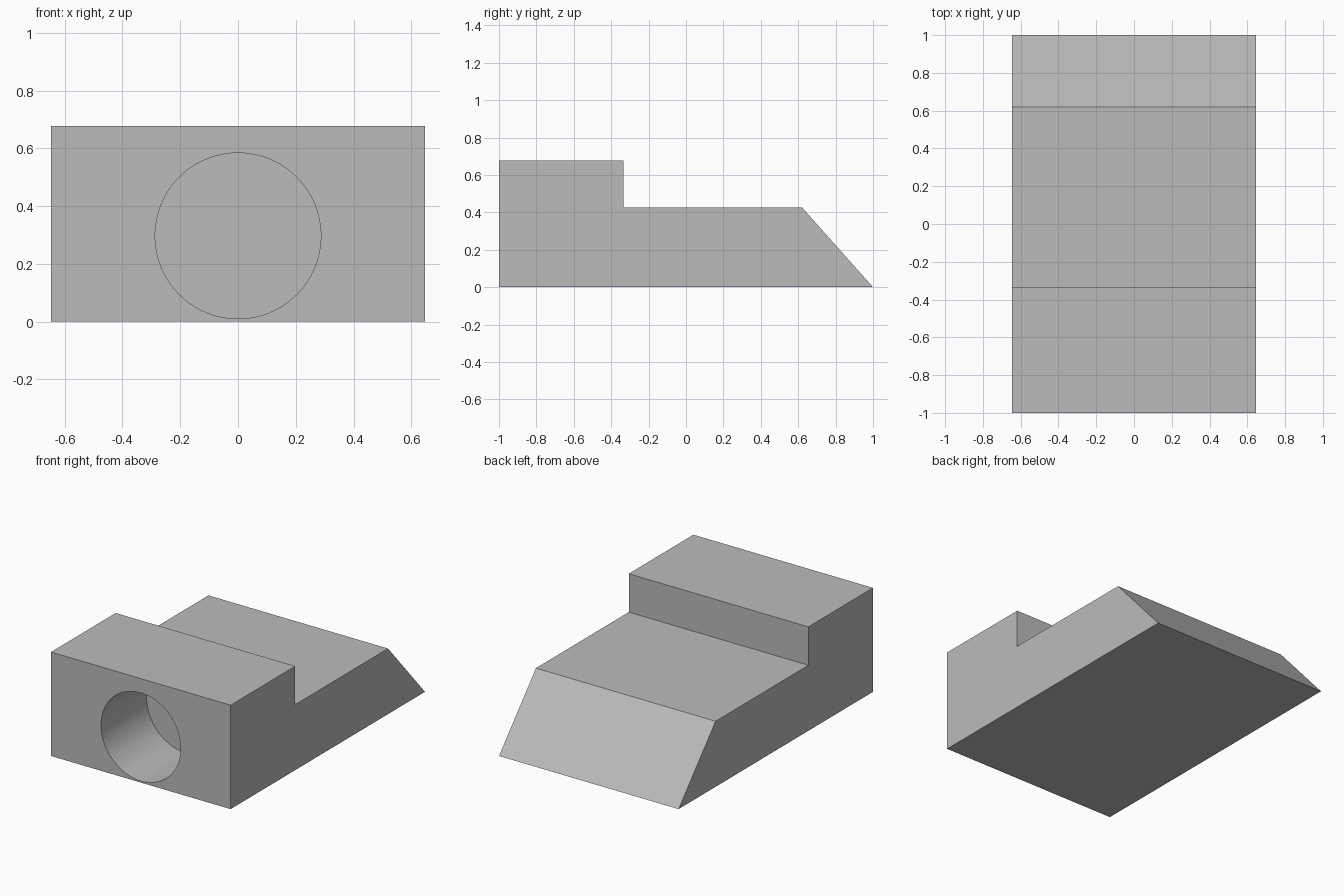
import bpy, bmesh
from math import radians

cube = bpy.data.objects.get("Cube")
if cube:
    bpy.data.objects.remove(cube, do_unlink=True)

HALF_WIDTH = 0.647
HOLE_RADIUS, HOLE_HEIGHT, HOLE_DEPTH = 0.287, 0.297, 0.47

# Single flat grey
grey = bpy.data.materials.new("plain grey")
grey.use_nodes = True
colour = (0.5, 0.5, 0.5, 1)
grey.diffuse_color = colour
grey.node_tree.nodes["Principled BSDF"].inputs["Base Color"].default_value = colour

# Stepped, sloped body: side profile (y, z) extruded across the width
profile = [(-1, 0), (1, 0), (0.62, 0.427), (-0.335, 0.427), (-0.335, 0.677), (-1, 0.677)]
bm = bmesh.new()
side = bm.faces.new([bm.verts.new((-HALF_WIDTH, y, z)) for y, z in profile])
extruded = bmesh.ops.extrude_face_region(bm, geom=[side])["geom"]
moved = [v for v in extruded if isinstance(v, bmesh.types.BMVert)]
bmesh.ops.translate(bm, verts=moved, vec=(2 * HALF_WIDTH, 0, 0))
bmesh.ops.recalc_face_normals(bm, faces=bm.faces)
mesh = bpy.data.meshes.new("stepped_block")
bm.to_mesh(mesh)
bm.free()
mesh.materials.append(grey)
block = bpy.data.objects.new("stepped_block", mesh)
bpy.context.collection.objects.link(block)

# Round blind hole in the front face
overshoot = 0.1
bpy.ops.mesh.primitive_cylinder_add(
    vertices=96, radius=HOLE_RADIUS, depth=HOLE_DEPTH + overshoot,
    location=(0, -1 + (HOLE_DEPTH - overshoot) / 2, HOLE_HEIGHT),
    rotation=(radians(90), 0, 0))
cutter = bpy.context.object
cutter.name = "hole_cutter"
cutter.data.materials.append(grey)

# Apply the cut, then remove the cutter
cut = block.modifiers.new("front_hole", 'BOOLEAN')
cut.operation, cut.solver, cut.object = 'DIFFERENCE', 'EXACT', cutter
bpy.ops.object.select_all(action='DESELECT')
block.select_set(True)
bpy.context.view_layer.objects.active = block
bpy.ops.object.modifier_apply(modifier=cut.name)
bpy.data.objects.remove(cutter, do_unlink=True)
bpy.ops.object.shade_smooth_by_angle(angle=radians(30))
